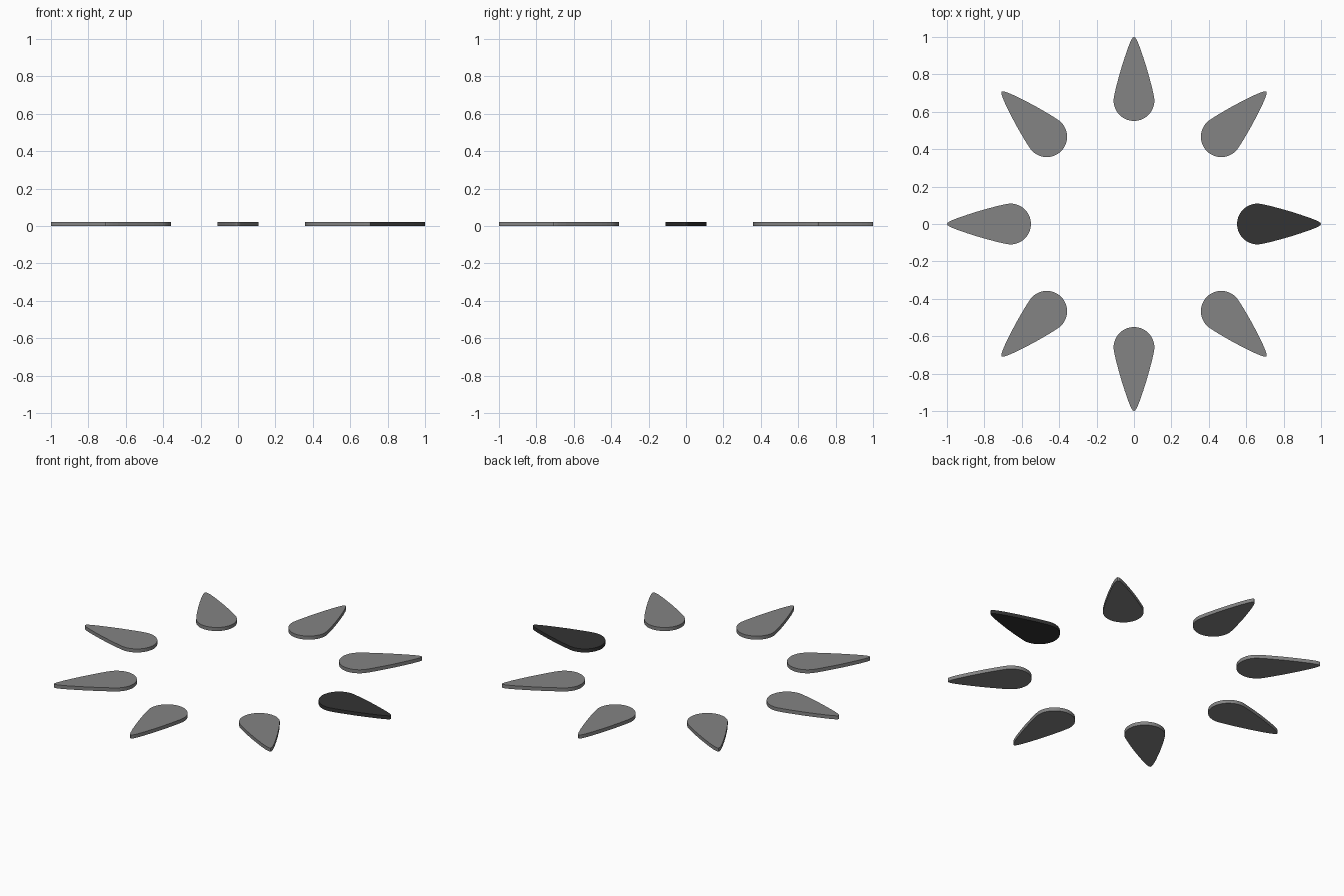
import bpy, bmesh, math
from mathutils import Matrix

if "Cube" in bpy.data.objects:
    bpy.data.objects.remove(bpy.data.objects["Cube"])

THICK = 0.021
COUNT = 8
CX, R = 0.66, 0.109   # centre and radius of the round inner end


def half_profile():
    # round inner end, then gently bowed flank to a narrow blunt tip
    pts = []
    for i in range(0, 15):
        a = math.pi - i * math.radians(98) / 14
        pts.append((CX + R * math.cos(a), R * math.sin(a)))
    pts += [(0.70, 0.103), (0.73, 0.096), (0.78, 0.083), (0.83, 0.069), (0.89, 0.050),
            (0.94, 0.033), (0.97, 0.021), (0.985, 0.014), (0.996, 0.007), (1.0, 0.0)]
    return pts


def marker(name, angle, material):
    half = half_profile()
    # mirror the half outline across the long axis
    outline = half + [(x, -y) for x, y in half[-2:0:-1]]
    bm = bmesh.new()
    face = bm.faces.new([bm.verts.new((x, y, 0)) for x, y in outline])
    out = bmesh.ops.extrude_face_region(bm, geom=[face])
    top = [v for v in out["geom"] if isinstance(v, bmesh.types.BMVert)]
    bmesh.ops.translate(bm, verts=top, vec=(0, 0, THICK))
    bmesh.ops.recalc_face_normals(bm, faces=bm.faces)
    bmesh.ops.rotate(bm, verts=bm.verts, matrix=Matrix.Rotation(angle, 3, 'Z'))
    mesh = bpy.data.meshes.new(name)
    bm.to_mesh(mesh)
    bm.free()
    mesh.materials.append(material)
    obj = bpy.data.objects.new(name, mesh)
    bpy.context.collection.objects.link(obj)


def shade(name, v):
    m = bpy.data.materials.new(name)
    m.diffuse_color = (v, v, v, 1)
    m.use_nodes = True
    m.node_tree.nodes["Principled BSDF"].inputs["Base Color"].default_value = m.diffuse_color
    return m


# ring of teardrop markers; the first one is dark
dark, grey = shade("dark", 0.033), shade("mid_grey", 0.23)
for k in range(COUNT):
    marker("dark_teardrop" if k == 0 else f"teardrop_{k}",
           k * math.tau / COUNT, dark if k == 0 else grey)
